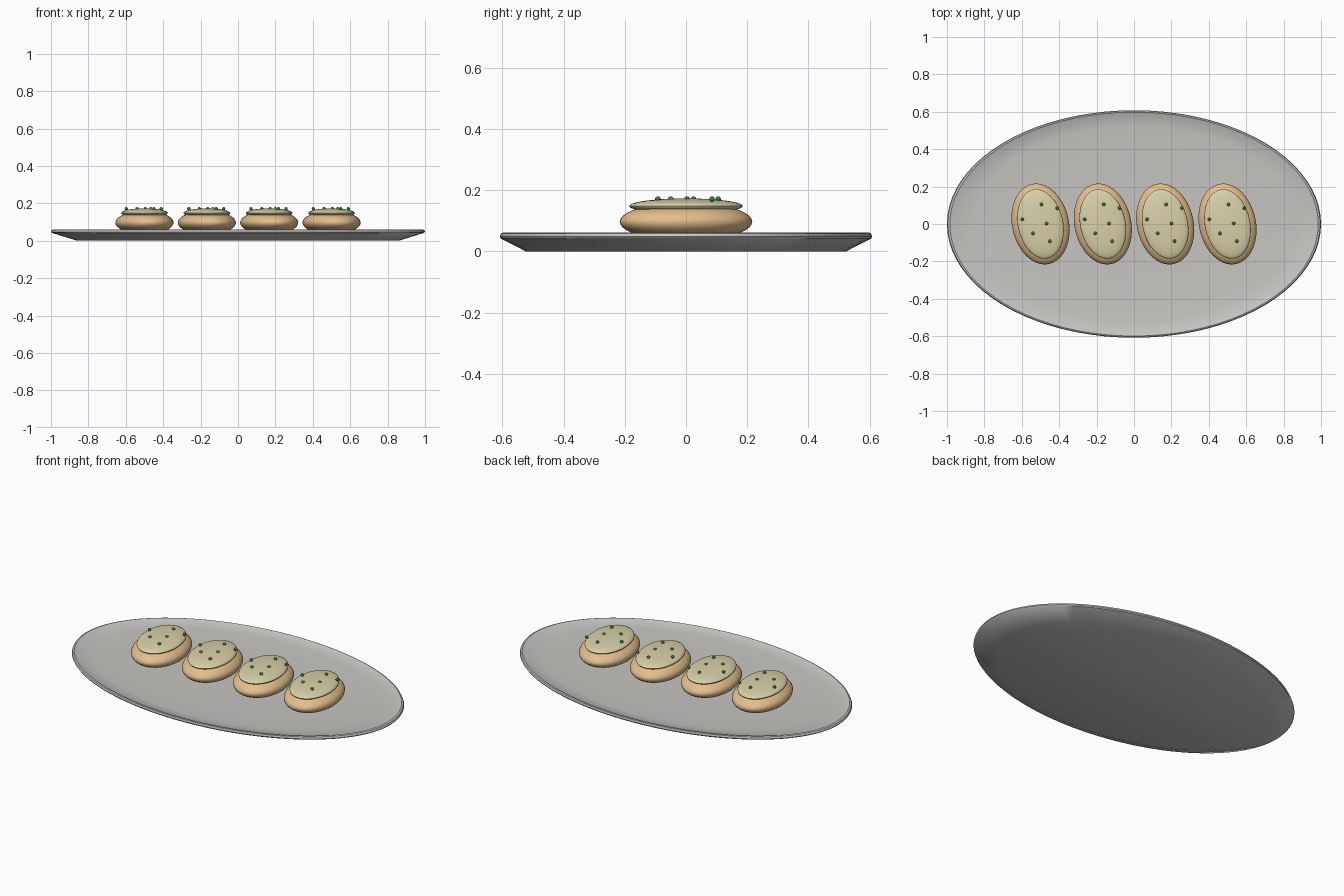
import bpy, bmesh, math
from mathutils import Matrix, Vector

if "Cube" in bpy.data.objects:
    bpy.data.objects.remove(bpy.data.objects["Cube"])


def material(name, rgb):
    m = bpy.data.materials.new(name)
    m.diffuse_color = (*rgb, 1)
    m.use_nodes = True
    m.node_tree.nodes["Principled BSDF"].inputs["Base Color"].default_value = m.diffuse_color
    return m


GREY = material("plate_grey", (0.57, 0.56, 0.54))
CRUST = material("crust_tan", (0.78, 0.52, 0.27))
CREAM = material("filling_cream", (0.70, 0.64, 0.40))
GREEN = material("herb_green", (0.05, 0.22, 0.045))


def finish(name, bm, mat):
    bmesh.ops.recalc_face_normals(bm, faces=bm.faces)
    mesh = bpy.data.meshes.new(name)
    bm.to_mesh(mesh)
    bm.free()
    mesh.materials.append(mat)
    ob = bpy.data.objects.new(name, mesh)
    bpy.context.collection.objects.link(ob)
    bpy.ops.object.select_all(action='DESELECT')
    ob.select_set(True)
    bpy.context.view_layer.objects.active = ob
    bpy.ops.object.shade_smooth_by_angle(angle=math.radians(35))
    return ob


def ellipsoid(bm, centre, radii, turn=0, u=40, v=20):
    mat = (Matrix.Translation(centre) @ Matrix.Rotation(turn, 4, 'Z')
           @ Matrix.Diagonal((*radii, 1)))
    bmesh.ops.create_uvsphere(bm, u_segments=u, v_segments=v, radius=1, matrix=mat)


# Oval plate: profile spun around z, then squeezed in y
profile = [(0, 0), (0.86, 0), (0.995, 0.042), (1.0, 0.048), (0.995, 0.058),
           (0.985, 0.061), (0.975, 0.057), (0.86, 0.050), (0.65, 0.045),
           (0.35, 0.042), (0, 0.041)]
bm = bmesh.new()
verts = [bm.verts.new((r, 0, z)) for r, z in profile]
edges = [bm.edges.new(p) for p in zip(verts, verts[1:])]
bmesh.ops.spin(bm, geom=verts + edges, cent=(0, 0, 0), axis=(0, 0, 1),
               angle=math.tau, steps=80)
bmesh.ops.remove_doubles(bm, verts=bm.verts, dist=1e-4)
bmesh.ops.scale(bm, vec=(1, 0.608, 1), verts=bm.verts)
finish("plate", bm, GREY)

# Four filled halves in a row, each sprinkled with herb bits
TURN = math.radians(12)
BITS = [(-0.097, 0.025), (0.005, 0.105), (0.09, 0.085),
        (0.033, 0.003), (-0.04, -0.05), (0.05, -0.092)]
for i in range(4):
    x = -0.5 + i / 3
    bm = bmesh.new()
    ellipsoid(bm, (x, 0, 0.097), (0.152, 0.219, 0.063), TURN)
    finish(f"crust_{i + 1}", bm, CRUST)

    bm = bmesh.new()
    ellipsoid(bm, (x, 0, 0.148), (0.121, 0.188, 0.025), TURN)
    finish(f"filling_{i + 1}", bm, CREAM)

    bm = bmesh.new()
    for dx, dy in BITS:
        ellipsoid(bm, Vector((x + dx, dy, 0.171)), (0.009, 0.009, 0.009), 0, 12, 8)
    finish(f"herb_bits_{i + 1}", bm, GREEN)
